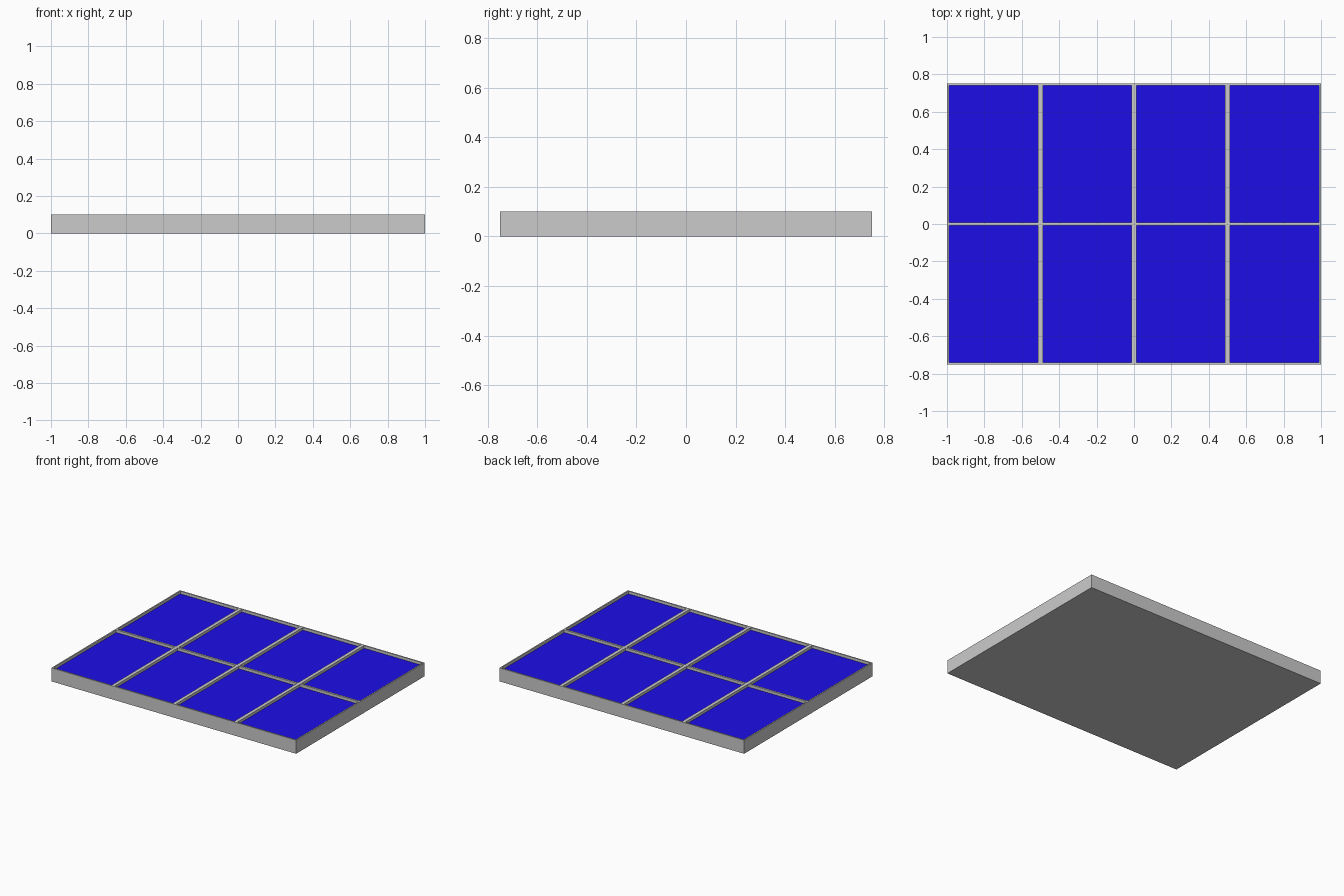
import bpy, bmesh

if "Cube" in bpy.data.objects:
    bpy.data.objects.remove(bpy.data.objects["Cube"])

HALF_X, HALF_Y, HEIGHT = 1.0, 0.75, 0.1
RIM, BAR_X, BAR_Y, RECESS = 0.01, 0.0125, 0.0075, 0.02


def finish(bm, name):
    mesh = bpy.data.meshes.new(name)
    bm.to_mesh(mesh)
    bm.free()
    obj = bpy.data.objects.new(name, mesh)
    bpy.context.collection.objects.link(obj)
    return obj


def lines(half, count, half_bar):
    """Grid lines along one axis: outer rim, both sides of each bar, outer rim."""
    result = [-half, -half + RIM]
    for i in range(1, count):
        mid = -half + 2 * half * i / count
        result += [mid - half_bar, mid + half_bar]
    return result + [half - RIM, half]


xs = lines(HALF_X, 4, BAR_X)
ys = lines(HALF_Y, 2, BAR_Y)

# Frame: top lattice, pocket walls, outer skirt and underside
frame = bmesh.new()
grid = [[frame.verts.new((x, y, HEIGHT)) for y in ys] for x in xs]
pockets = []
for i in range(len(xs) - 1):
    for j in range(len(ys) - 1):
        face = frame.faces.new((grid[i][j], grid[i + 1][j],
                                grid[i + 1][j + 1], grid[i][j + 1]))
        if i % 2 and j % 2:
            pockets.append(face)

rim_edges = [e for e in frame.edges if e.is_boundary]
skirt = bmesh.ops.extrude_edge_only(frame, edges=rim_edges)["geom"]
for v in skirt:
    if isinstance(v, bmesh.types.BMVert):
        v.co.z = 0
bmesh.ops.holes_fill(frame, edges=[e for e in frame.edges if e.is_boundary])

floors = bmesh.ops.extrude_discrete_faces(frame, faces=pockets)["faces"]
for f in floors:
    for v in f.verts:
        v.co.z = HEIGHT - RECESS
bmesh.ops.recalc_face_normals(frame, faces=frame.faces)
bmesh.ops.delete(frame, geom=floors, context="FACES_ONLY")
finish(frame, "panel_frame")

# Blue cells: one flat sheet on the floor of each pocket
cells = bmesh.new()
for i in range(1, len(xs) - 1, 2):
    for j in range(1, len(ys) - 1, 2):
        corners = [(xs[i], ys[j]), (xs[i + 1], ys[j]),
                   (xs[i + 1], ys[j + 1]), (xs[i], ys[j + 1])]
        cells.faces.new([cells.verts.new((x, y, HEIGHT - RECESS)) for x, y in corners])
cell_obj = finish(cells, "solar_cells")
blue = bpy.data.materials.new("cell_blue")
blue.diffuse_color = (0.012, 0.004, 0.8, 1)
blue.use_nodes = True
blue.node_tree.nodes["Principled BSDF"].inputs["Base Color"].default_value = blue.diffuse_color
cell_obj.data.materials.append(blue)
